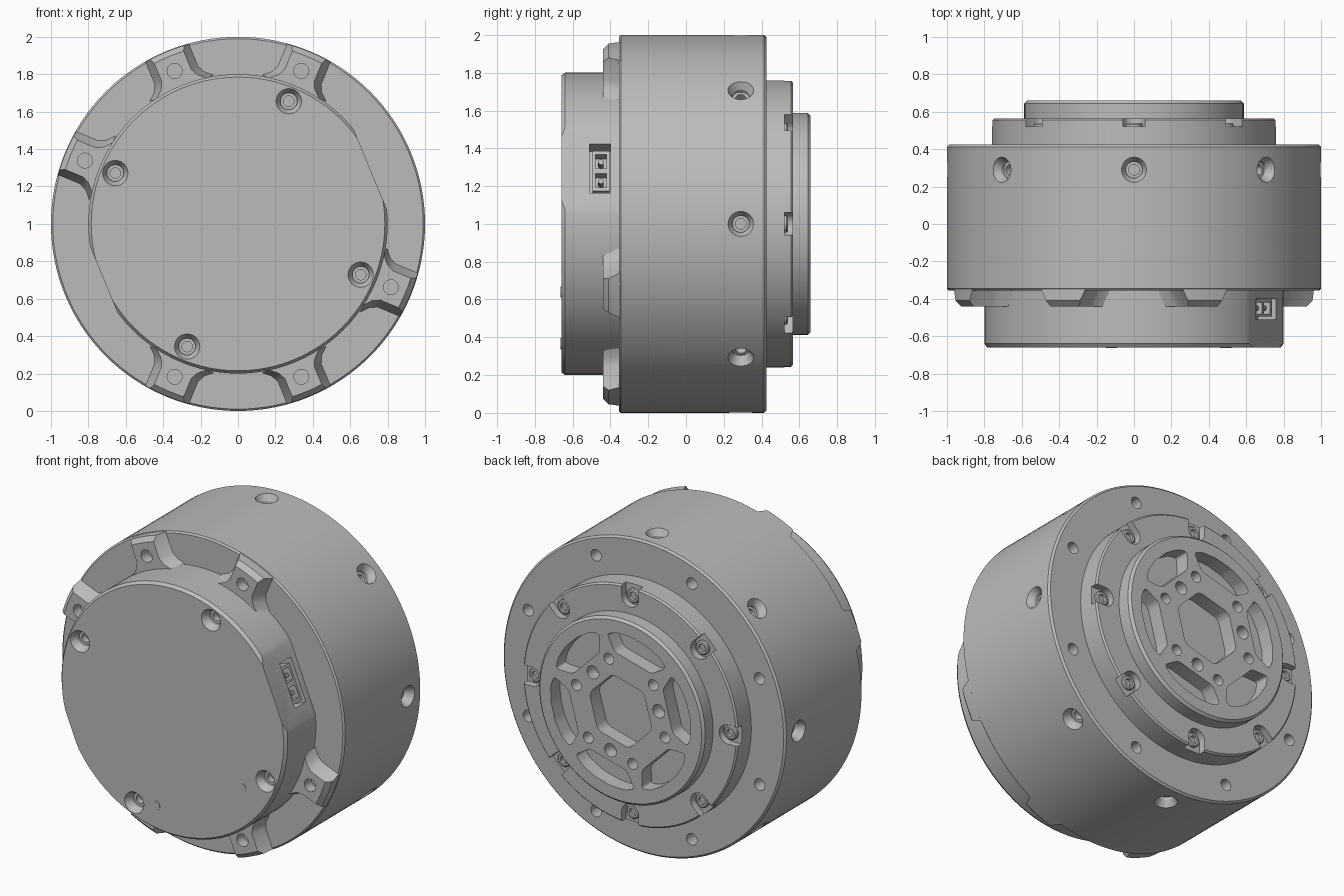
import bpy, bmesh
from math import cos, sin, pi, radians
from mathutils import Vector

cube = bpy.data.objects.get("Cube")
if cube:
    bpy.data.objects.remove(cube, do_unlink=True)

metal = bpy.data.materials.new("satin grey metal")
metal.use_nodes = True
GREY = (0.5, 0.5, 0.5, 1)
metal.diffuse_color = GREY
metal.node_tree.nodes["Principled BSDF"].inputs["Base Color"].default_value = GREY

EIGHTHS = [radians(45 * k) for k in range(8)]
HALF_STEP = radians(22.5)
Y_AXIS = Vector((0, 1, 0))


def point(u, t, angle, y):
    """Point u outward and t sideways from the main axis, in the frame at this angle."""
    return Vector((u * cos(angle) - t * sin(angle), y, 1 + u * sin(angle) + t * cos(angle)))


def outward(angle):
    return Vector((cos(angle), 0, sin(angle)))


def loft(name, rings, rounding=0):
    """Closed solid through rings of equal point count."""
    bm = bmesh.new()
    rows = [[bm.verts.new(p) for p in ring] for ring in rings]
    n = len(rows[0])
    bm.faces.new(rows[0])
    bm.faces.new(rows[-1])
    for low, high in zip(rows, rows[1:]):
        for i in range(n):
            j = (i + 1) % n
            bm.faces.new((low[i], low[j], high[j], high[i]))
    bmesh.ops.recalc_face_normals(bm, faces=bm.faces)
    if rounding:
        bm.edges.ensure_lookup_table()
        upright = [e for e in bm.edges
                   if abs((e.verts[0].co - e.verts[1].co).normalized().y) > 0.99]
        bmesh.ops.bevel(bm, geom=upright, offset=rounding, segments=4,
                        profile=0.5, affect='EDGES')
    mesh = bpy.data.meshes.new(name)
    bm.to_mesh(mesh)
    bm.free()
    mesh.materials.append(metal)
    obj = bpy.data.objects.new(name, mesh)
    bpy.context.collection.objects.link(obj)
    return obj


def turned(name, profile, origin=Vector((0, 0, 1)), axis=Y_AXIS, sides=24):
    """Solid of revolution from (radius, distance along axis) pairs."""
    side = axis.orthogonal().normalized()
    other = axis.cross(side)
    steps = [2 * pi * i / sides for i in range(sides)]
    return loft(name, [[origin + axis * h + (side * cos(a) + other * sin(a)) * r
                        for a in steps] for r, h in profile])


def prism(name, outline, angle, y0, y1, rounding=0):
    return loft(name, [[point(u, t, angle, y) for u, t in outline] for y in (y0, y1)], rounding)


def hole(origin, axis, radius, depth):
    return turned("cutter", [(radius, 0.05), (radius, -depth)], origin, axis)


def countersink(origin, axis):
    return turned("cutter", [(0.085, 0.02), (0.068, 0), (0.045, -0.04), (0.045, -0.06),
                             (0.028, -0.06), (0.028, -0.1)], origin, axis)


def activate(obj):
    bpy.ops.object.select_all(action='DESELECT')
    obj.select_set(True)
    bpy.context.view_layer.objects.active = obj


def cut(target, cutters):
    activate(cutters[0])
    for c in cutters:
        c.select_set(True)
    if len(cutters) > 1:
        bpy.ops.object.join()
    tool = bpy.context.view_layer.objects.active
    tool.hide_render = True
    mod = target.modifiers.new("cut", 'BOOLEAN')
    mod.operation, mod.solver, mod.object = 'DIFFERENCE', 'EXACT', tool
    activate(target)
    bpy.ops.object.modifier_apply(modifier=mod.name)
    bpy.data.objects.remove(tool, do_unlink=True)


def finish(obj):
    activate(obj)
    bpy.ops.object.shade_smooth_by_angle(angle=radians(25))


# Main housing with radial screws and rear bolt circle
housing = turned("main_housing", [(0.99, -0.355), (1, -0.345), (1, 0.413), (0.988, 0.425)], sides=128)
cut(housing, [countersink(point(1, 0, a, 0.29), outward(a)) for a in EIGHTHS]
    + [hole(point(0.885, 0, a + HALF_STEP, 0.425), Y_AXIS, 0.037, 0.08) for a in EIGHTHS])
finish(housing)

# Front mounting lugs with flared feet and a bolt hole each
for a in (67.5, 112.5, 157.5, 247.5, 292.5, 337.5):
    angle = radians(a)
    rings = []
    for y, rim, w in ((-0.345, 0.997, 0.13), (-0.41, 0.997, 0.098), (-0.44, 0.968, 0.085)):
        outline = [(0.785, -w - 0.06), (0.82, -w - 0.02), (0.86, -w)]
        outline += [((rim ** 2 - t * t) ** 0.5, t) for t in (-w, -w / 2, 0, w / 2, w)]
        outline += [(0.86, w), (0.82, w + 0.02), (0.785, w + 0.06)]
        rings.append([point(u, t, angle, y) for u, t in outline])
    lug = loft("mounting_lug", rings)
    cut(lug, [hole(point(0.885, 0, angle, -0.44), -Y_AXIS, 0.04, 0.07)])
    finish(lug)

# Front cover with two side flats, countersunk screws and connector opening
cover = turned("front_cover", [(0.8, -0.34), (0.8, -0.64), (0.785, -0.66)], sides=96)
cutters = [countersink(point(0.71, 0, radians(a), -0.66), -Y_AXIS)
           for a in (67.5, 157.5, 247.5, 337.5)]
for a, dist in ((22.5, 0.765), (202.5, 0.777)):
    cutters.append(prism("cutter", [(dist, -0.4), (1, -0.4), (1, 0.4), (dist, 0.4)],
                         radians(a), -0.8, -0.3))
cut(cover, cutters)
cut(cover, [prism("cutter", [(0.66, -0.14), (0.9, -0.14), (0.9, 0.14), (0.66, 0.14)],
                  HALF_STEP, -0.51, -0.4)])
finish(cover)

# Cable connector inside the opening: body, two sockets with pins
plug = prism("connector_body", [(0.65, -0.12), (0.745, -0.12), (0.745, 0.11), (0.65, 0.11)],
             HALF_STEP, -0.495, -0.405)
cut(plug, [prism("cutter", [(0.68, t - 0.04), (0.8, t - 0.04), (0.8, t + 0.04), (0.68, t + 0.04)],
                 HALF_STEP, -0.48, -0.42) for t in (-0.06, 0.05)])
for t in (-0.06, 0.05):
    turned("connector_pin", [(0.015, 0), (0.015, 0.06)],
           point(0.675, t, HALF_STEP, -0.45), outward(HALF_STEP), 10)

# Small indicator windows on the cover
for x, z in ((0.49, 0.64), (-0.12, 0.365)):
    turned("indicator_window", [(0.03, -0.002), (0.03, 0.003)], Vector((x, -0.66, z)), -Y_AXIS)

# Rear bearing ring with open screw notches
ring = turned("bearing_ring", [(0.76, 0.41), (0.76, 0.555), (0.75, 0.565)], sides=96)
arc = [(0.69 - 0.06 * cos(b), 0.06 * sin(b)) for b in [radians(15 * k - 90) for k in range(13)]]
cut(ring, [prism("cutter", arc + [(0.85, 0.06), (0.85, -0.06)], a, 0.52, 0.65) for a in EIGHTHS])
finish(ring)
for a in EIGHTHS:
    screw = turned("ring_screw", [(0.045, 0), (0.045, 0.018), (0.038, 0.025)],
                   point(0.69, 0, a, 0.515), Y_AXIS)
    cut(screw, [hole(point(0.69, 0, a, 0.54), Y_AXIS, 0.024, 0.02)])
    finish(screw)

# Output flange: hexagonal socket, six windows, bolts and dowel holes
flange = turned("output_flange", [(0.587, 0.42), (0.587, 0.645), (0.572, 0.66)], sides=96)
hexagon = [(0.23 * cos(b), 0.23 * sin(b)) for b in [radians(15 + 60 * k) for k in range(6)]]
cutters = [prism("cutter", hexagon, 0, 0.5, 0.72, 0.03)]
window = [(0.345, -0.135), (0.345, 0.135), (0.43, 0.215), (0.47, 0.16), (0.495, 0.06),
          (0.495, -0.06), (0.47, -0.16), (0.43, -0.215)]
for k in range(6):
    a = radians(45 + 60 * k)
    cutters.append(prism("cutter", window, a, 0.53, 0.72, 0.02))
    cutters.append(hole(point(0.325, 0, a + pi / 6, 0.66), Y_AXIS, 0.035, 0.08))
    if k % 2 == 0:
        cutters.append(hole(point(0.278, 0, a, 0.66), Y_AXIS, 0.042, 0.08))
cut(flange, cutters)
cut(flange, [turned("cutter", [(0.14, 0.46), (0.14, 0.52)], sides=40)])
finish(flange)
